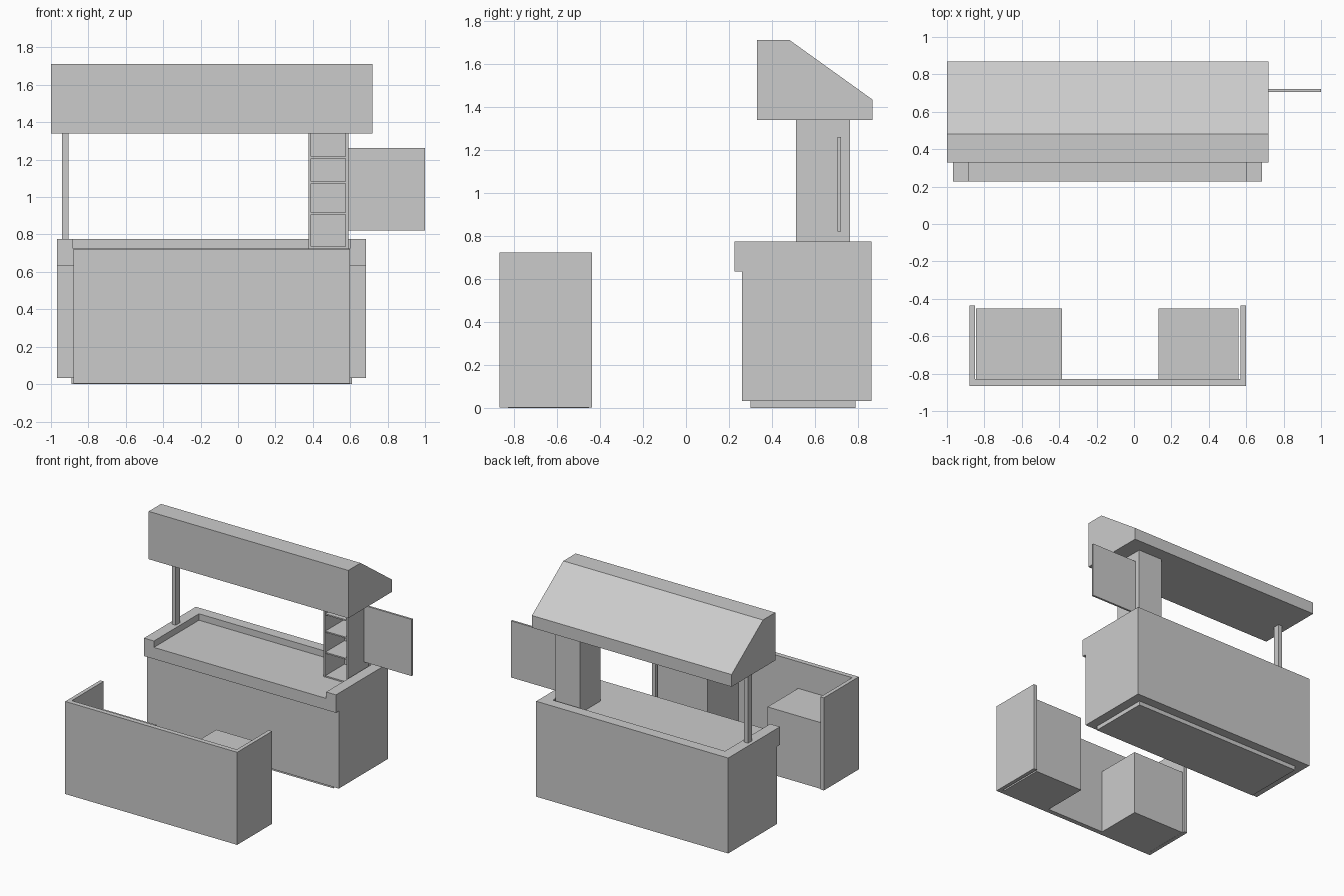
import bpy, bmesh
from mathutils import Vector

if "Cube" in bpy.data.objects:
    bpy.data.objects.remove(bpy.data.objects["Cube"])


def prism(name, points, axis, lo, hi):
    """Extrude a 2D outline along x (points are y,z) or z (points are x,y)."""
    bm = bmesh.new()
    if axis == 'x':
        verts = [bm.verts.new((lo, a, b)) for a, b in points]
        move = Vector((hi - lo, 0, 0))
    else:
        verts = [bm.verts.new((a, b, lo)) for a, b in points]
        move = Vector((0, 0, hi - lo))
    face = bm.faces.new(verts)
    new = bmesh.ops.extrude_face_region(bm, geom=[face])['geom']
    bmesh.ops.translate(bm, vec=move, verts=[v for v in new if isinstance(v, bmesh.types.BMVert)])
    bmesh.ops.recalc_face_normals(bm, faces=bm.faces)
    mesh = bpy.data.meshes.new(name)
    bm.to_mesh(mesh)
    bm.free()
    obj = bpy.data.objects.new(name, mesh)
    bpy.context.collection.objects.link(obj)
    return obj


def box(name, x0, x1, y0, y1, z0, z1):
    return prism(name, [(x0, y0), (x1, y0), (x1, y1), (x0, y1)], 'z', z0, z1)


def u_wall(name, x0, x1, y_open, y_back, side, back, z0, z1):
    """Three-sided wall, closed at y_back and open at y_open."""
    s = 1 if y_open > y_back else -1
    yi = y_back + s * back
    prism(name, [(x0, y_open), (x0, y_back), (x1, y_back), (x1, y_open),
                 (x1 - side, y_open), (x1 - side, yi), (x0 + side, yi), (x0 + side, y_open)],
          'z', z0, z1)


# Front bar: panel with two side wings, and two cabinets behind it
u_wall("front_bar_panel", -0.88, 0.60, -0.437, -0.867, 0.03, 0.038, 0.003, 0.723)
box("low_cabinet", -0.845, -0.385, -0.829, -0.452, 0.0, 0.515)
box("tall_cabinet", 0.13, 0.56, -0.829, -0.452, 0.0, 0.615)

# Back counter: plinth, body with front lip, raised rim on three sides
box("counter_plinth", -0.89, 0.61, 0.30, 0.79, 0.0, 0.035)
prism("counter_body", [(0.26, 0.033), (0.26, 0.635), (0.226, 0.635), (0.226, 0.725),
                       (0.863, 0.725), (0.863, 0.033)], 'x', -0.967, 0.685)
u_wall("counter_rim", -0.967, 0.685, 0.226, 0.863, 0.085, 0.083, 0.725, 0.775)

# Shelf tower: shell and thin shelves
u_wall("shelf_tower", 0.377, 0.59, 0.512, 0.763, 0.014, 0.012, 0.725, 1.34)
for i, z in enumerate((0.73, 0.913, 1.077, 1.212)):
    box(f"shelf_{i + 1}", 0.391, 0.576, 0.515, 0.751, z - 0.005, z + 0.005)

# Board hung on the side of the tower
box("side_board", 0.59, 1.0, 0.706, 0.722, 0.822, 1.262)

# Post and sloped canopy
box("canopy_post", -0.94, -0.907, 0.53, 0.58, 0.775, 1.34)
prism("canopy", [(0.33, 1.34), (0.33, 1.712), (0.482, 1.712), (0.868, 1.435), (0.868, 1.34)],
      'x', -1.0, 0.718)
